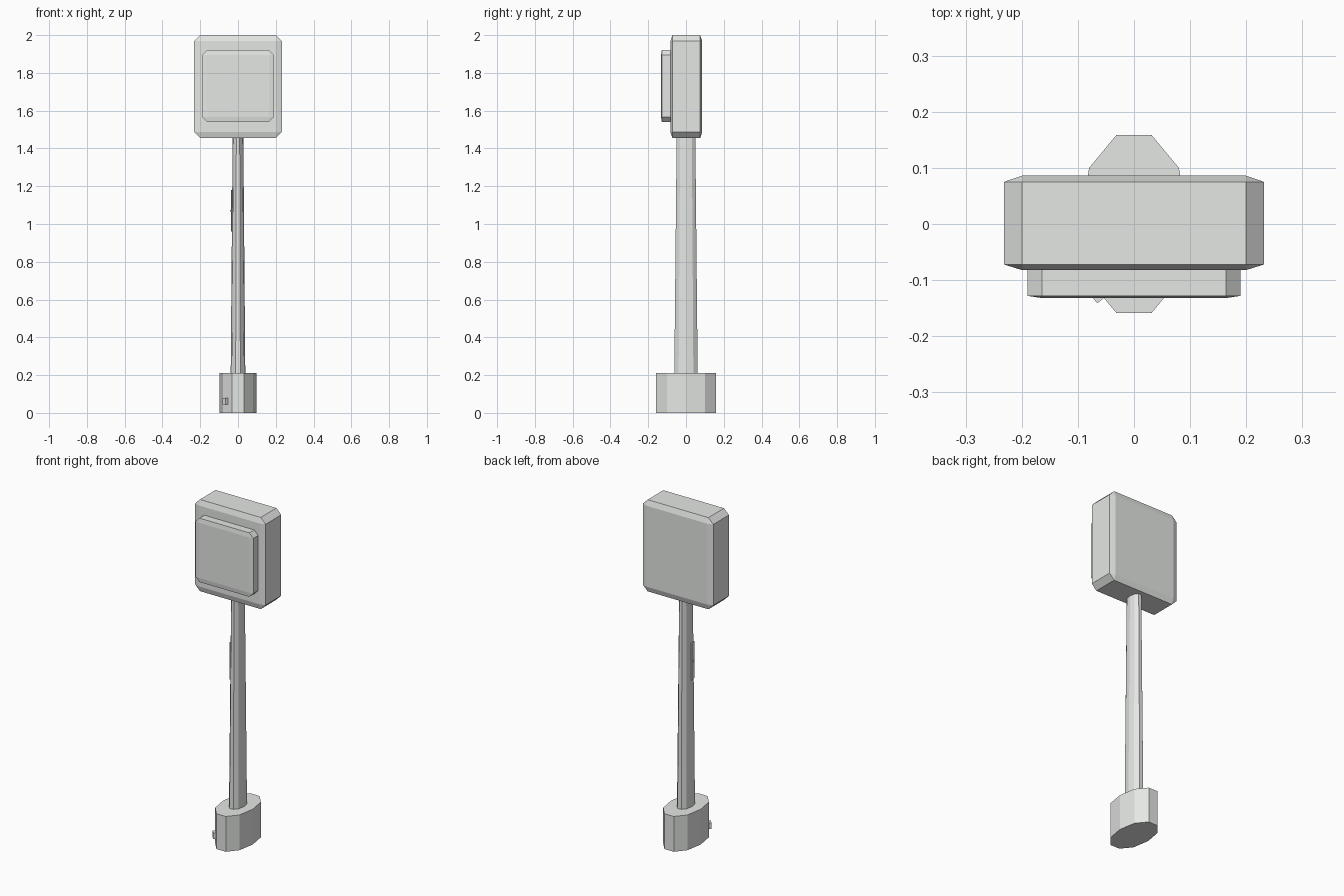
import bpy, bmesh
from mathutils import Vector

cube = bpy.data.objects.get("Cube")
if cube:
    bpy.data.objects.remove(cube)

grey = bpy.data.materials.new("light_grey")
grey.use_nodes = True
colour = (0.79, 0.81, 0.79, 1)
grey.diffuse_color = colour
grey.node_tree.nodes["Principled BSDF"].inputs["Base Color"].default_value = colour


def hull(name, points):
    """Flat-faced convex solid around the points."""
    bm = bmesh.new()
    for p in points:
        bm.verts.new(p)
    bmesh.ops.convex_hull(bm, input=bm.verts)
    bmesh.ops.dissolve_limit(bm, angle_limit=0.005, verts=bm.verts, edges=bm.edges)
    bmesh.ops.recalc_face_normals(bm, faces=bm.faces)
    mesh = bpy.data.meshes.new(name)
    bm.to_mesh(mesh)
    bm.free()
    mesh.materials.append(grey)
    obj = bpy.data.objects.new(name, mesh)
    bpy.context.collection.objects.link(obj)
    return obj


# Long ten-sided footprint shared by the base and the pole
QUARTER = [(0.031, 0.159), (0.08, 0.1), (0.097, 0)]


def ring(z, sx, sy):
    return [(a * x * sx, b * y * sy, z)
            for x, y in QUARTER for a in (-1, 1) for b in (-1, 1)]


def rounded_slab(name, w, z0, z1, c, levels):
    """Slab with cut corners; each level is (y, is_inner_rectangle)."""
    pts = []
    for y, inner in levels:
        for a in (-1, 1):
            for z, d in ((z0, 1), (z1, -1)):
                if inner:
                    pts.append((a * (w - c), y, z + d * c))
                else:
                    pts += [(a * (w - c), y, z), (a * w, y, z + d * c)]
    return hull(name, pts)


def facet_plate(name, centre, along, half, height, depth):
    """Small block lying on a slanted facet."""
    t = Vector(along).normalized()
    n = Vector((t.y, -t.x, 0))
    c = Vector(centre)
    return hull(name, [c + t * half * a + n * depth * b + Vector((0, 0, height * s))
                       for a in (-1, 1) for b in (-1, 1) for s in (-1, 1)])


# Base and tapered pole
hull("base", ring(0, 1, 1) + ring(0.21, 1, 1))
hull("pole", ring(0.2, 0.4, 0.39) + ring(1.47, 0.29, 0.31))

# Head box and raised front panel
rounded_slab("head", 0.232, 1.455, 2.0, 0.032,
             [(-0.082, True), (-0.072, False), (0.075, False), (0.086, True)])
rounded_slab("front_panel", 0.19, 1.54, 1.92, 0.026,
             [(-0.132, True), (-0.128, False), (-0.08, False)])

# Small latch on the base and access plate with catch on the pole
SLOPE = (0.049, -0.059, 0)
facet_plate("base_latch", (-0.065, -0.123, 0.062), SLOPE, 0.014, 0.018, 0.012)
facet_plate("pole_plate", (-0.0335, -0.015, 1.07), (0.017, -0.1, 0), 0.016, 0.11, 0.002)
facet_plate("pole_catch", (-0.036, -0.015, 1.07), (0.017, -0.1, 0), 0.005, 0.005, 0.006)
